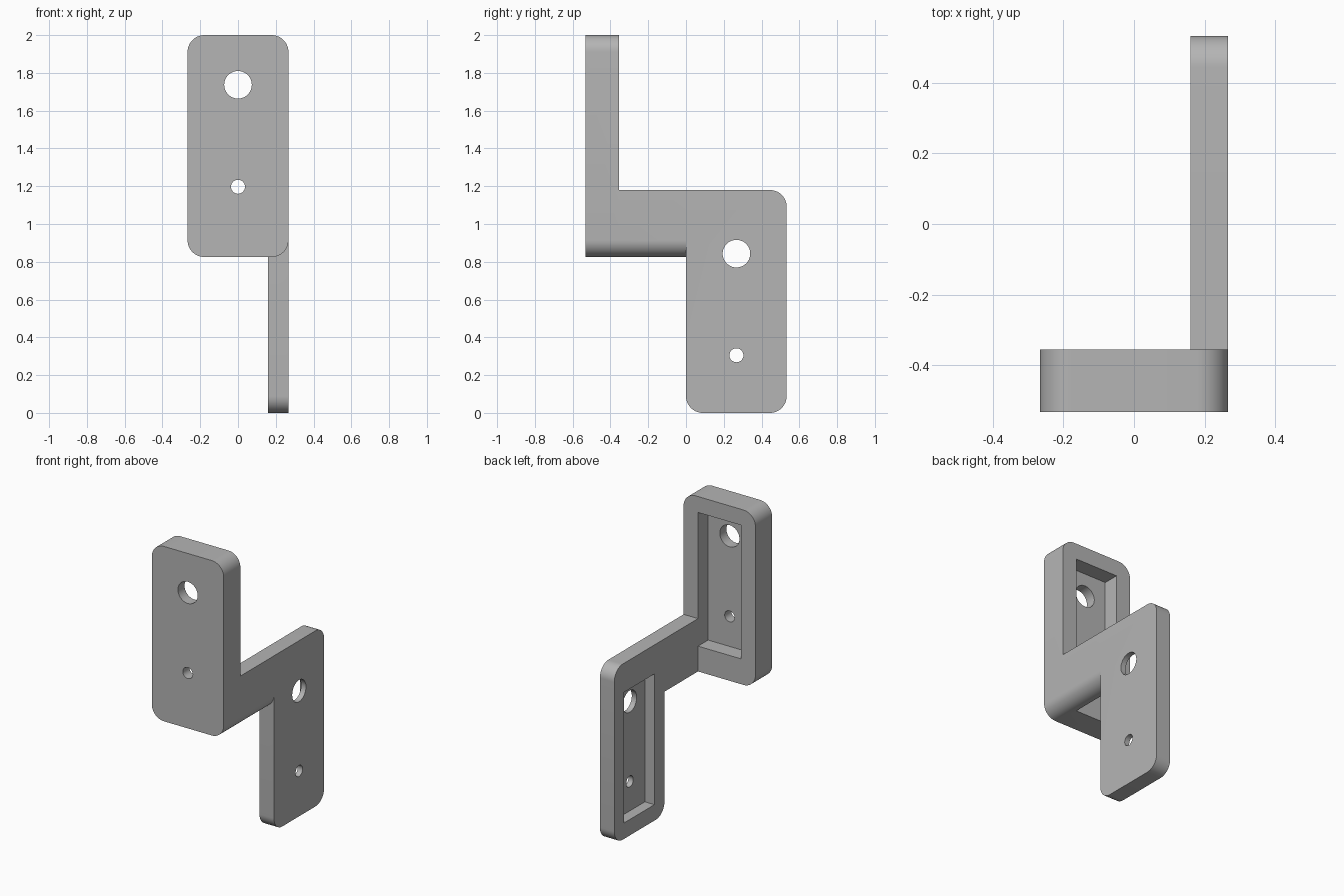
import bpy
import bmesh
import math
from mathutils import Vector

cube = bpy.data.objects.get("Cube")
if cube:
    bpy.data.objects.remove(cube, do_unlink=True)

grey = bpy.data.materials.new("plain grey")
grey.use_nodes = True
colour = (0.46, 0.46, 0.46, 1)
grey.diffuse_color = colour
grey.node_tree.nodes["Principled BSDF"].inputs["Base Color"].default_value = colour

HALF = 0.267      # half the plate width
INNER = 0.16      # inner face of the arm and side plate
FRONT, BACK = -0.533, -0.356   # faces of the front plate
LOW, ARM_TOP, TOP = 0.825, 1.18, 2.0
ROUND = 0.089
BIG, SMALL = 0.073, 0.037


def rounded_rect(u0, u1, v0, v1, radii=(0, 0, 0, 0), steps=12):
    """Outline from the lower left corner, counter-clockwise, one radius per corner."""
    corners = [(u0, v0, 1, 1), (u1, v0, -1, 1), (u1, v1, -1, -1), (u0, v1, 1, -1)]
    points = []
    for i, ((u, v, su, sv), r) in enumerate(zip(corners, radii)):
        if r == 0:
            points.append((u, v))
            continue
        for k in range(steps + 1):
            a = math.pi + (i + k / steps) * math.pi / 2
            points.append((u + su * r + r * math.cos(a), v + sv * r + r * math.sin(a)))
    return points


def circle(u, v, r, steps=48):
    return [(u + r * math.cos(2 * math.pi * k / steps),
             v + r * math.sin(2 * math.pi * k / steps)) for k in range(steps)]


def prism(name, outline, axis, start, end):
    """Extrude an outline along x (outline is y, z) or y (outline is x, z)."""
    bm = bmesh.new()
    place = (lambda p: (start, p[0], p[1])) if axis == "x" else (lambda p: (p[0], start, p[1]))
    face = bm.faces.new([bm.verts.new(place(p)) for p in outline])
    made = bmesh.ops.extrude_face_region(bm, geom=[face])["geom"]
    step = Vector((end - start, 0, 0) if axis == "x" else (0, end - start, 0))
    bmesh.ops.translate(bm, vec=step, verts=[g for g in made if isinstance(g, bmesh.types.BMVert)])
    bmesh.ops.recalc_face_normals(bm, faces=bm.faces)
    mesh = bpy.data.meshes.new(name)
    bm.to_mesh(mesh)
    bm.free()
    mesh.materials.append(grey)
    obj = bpy.data.objects.new(name, mesh)
    bpy.context.collection.objects.link(obj)
    return obj


def combine(target, other, operation):
    mod = target.modifiers.new(operation.lower(), "BOOLEAN")
    mod.operation, mod.solver, mod.object = operation, "EXACT", other
    bpy.context.view_layer.objects.active = target
    bpy.ops.object.modifier_apply(modifier=mod.name)
    bpy.data.objects.remove(other, do_unlink=True)


# Front plate, connecting arm and side plate joined into one bracket
bracket = prism("offset_bracket", rounded_rect(-HALF, HALF, LOW, TOP, [ROUND] * 4),
                "y", FRONT, BACK)
side_plate = prism("side_plate", rounded_rect(0, -FRONT, 0, ARM_TOP, (ROUND, ROUND, ROUND, 0)),
                   "x", INNER, HALF)
arm = prism("arm", rounded_rect(INNER, HALF, LOW, ARM_TOP, (0, ROUND, 0, 0)), "y", BACK, 0)
combine(bracket, arm, "UNION")
combine(bracket, side_plate, "UNION")

# Recesses in the hidden faces of both plates
combine(bracket, prism("front_recess", rounded_rect(-INNER, INNER, 0.995, 1.893),
                       "y", BACK - 0.107, BACK + 0.05), "DIFFERENCE")
combine(bracket, prism("side_recess", rounded_rect(0.107, 0.427, 0.107, 0.985),
                       "x", INNER - 0.05, INNER + 0.071), "DIFFERENCE")

# A large and a small hole through each plate
for z, r in ((1.737, BIG), (1.197, SMALL)):
    combine(bracket, prism("front_hole", circle(0, z, r), "y", FRONT - 0.1, BACK + 0.05), "DIFFERENCE")
for z, r in ((0.843, BIG), (0.305, SMALL)):
    combine(bracket, prism("side_hole", circle(HALF, z, r), "x", INNER - 0.05, HALF + 0.1), "DIFFERENCE")

# Smooth rounded corners, crisp edges
bpy.ops.object.select_all(action="DESELECT")
bracket.select_set(True)
bpy.context.view_layer.objects.active = bracket
bpy.ops.object.shade_smooth_by_angle(angle=math.radians(30))
